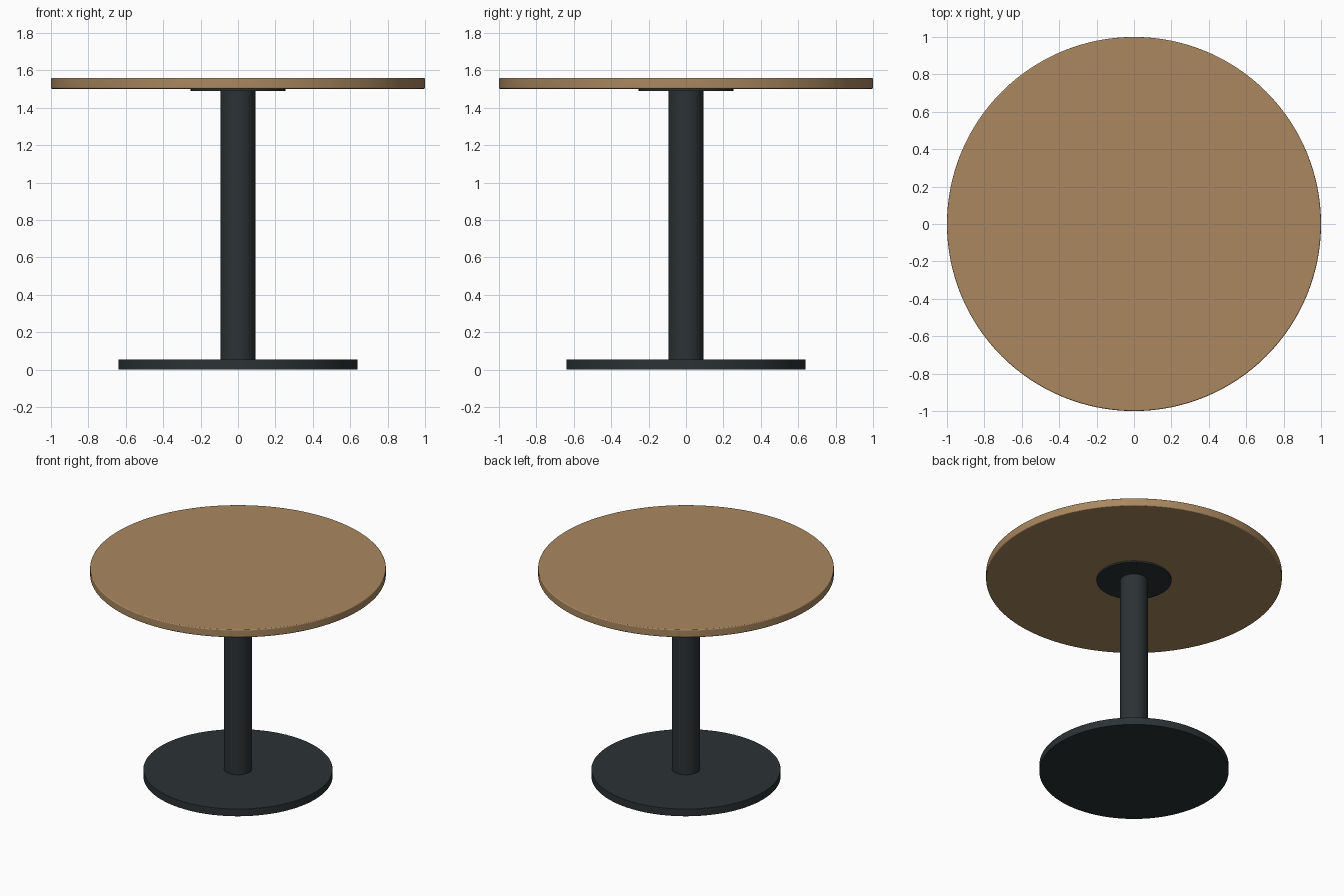
import bpy
import math

if "Cube" in bpy.data.objects:
    bpy.data.objects.remove(bpy.data.objects["Cube"])


def material(name, color):
    mat = bpy.data.materials.new(name)
    mat.diffuse_color = (*color, 1)
    mat.use_nodes = True
    mat.node_tree.nodes["Principled BSDF"].inputs["Base Color"].default_value = mat.diffuse_color
    return mat


def disc(name, radius, z0, z1, mat, bevel=0.0, sides=96):
    """Upright round part between two heights, with an optional eased rim."""
    bpy.ops.mesh.primitive_cylinder_add(
        vertices=sides, radius=radius, depth=z1 - z0, location=(0, 0, (z0 + z1) / 2))
    obj = bpy.context.object
    obj.name = name
    obj.data.materials.append(mat)
    if bevel:
        mod = obj.modifiers.new("eased_rim", "BEVEL")
        mod.width = bevel
        mod.segments = 3
        mod.limit_method = "ANGLE"
        mod.angle_limit = math.radians(40)
    bpy.ops.object.shade_smooth_by_angle(angle=math.radians(35))
    return obj


wood = material("wood", (0.40, 0.245, 0.115))
metal = material("dark_metal", (0.025, 0.032, 0.035))

# Floor plate, column and mounting plate
disc("base_plate", 0.64, 0.0, 0.055, metal, bevel=0.002)
disc("column", 0.094, 0.05, 1.495, metal, sides=64)
disc("mounting_plate", 0.253, 1.491, 1.503, metal)

# Round wooden top
disc("table_top", 1.0, 1.502, 1.56, wood, bevel=0.006, sides=128)
